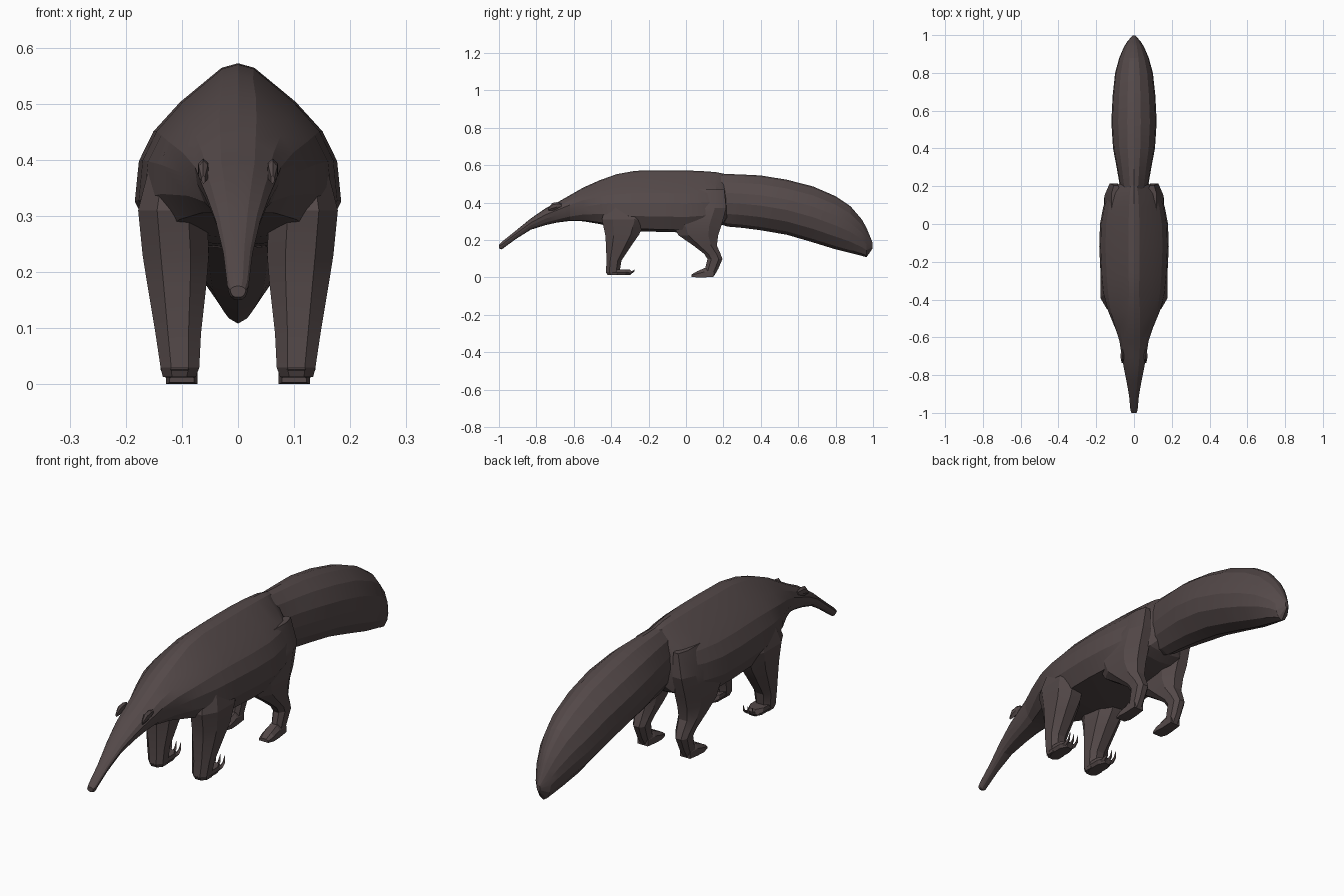
import bpy, bmesh, math

fur = bpy.data.materials.new("dark_brown_fur")
fur.diffuse_color = (0.088, 0.066, 0.066, 1)


def loft(name, rings, smooth=0):
    """Skin a list of equal-length closed rings and cap both ends."""
    bm = bmesh.new()
    loops = [[bm.verts.new(p) for p in r] for r in rings]
    n = len(loops[0])
    for a, b in zip(loops, loops[1:]):
        for i in range(n):
            j = (i + 1) % n
            bm.faces.new((a[i], a[j], b[j], b[i]))
    bm.faces.new(loops[0])
    bm.faces.new(loops[-1])
    bmesh.ops.recalc_face_normals(bm, faces=bm.faces)
    me = bpy.data.meshes.new(name)
    bm.to_mesh(me)
    bm.free()
    ob = bpy.data.objects.new(name, me)
    bpy.context.collection.objects.link(ob)
    me.materials.append(fur)
    if smooth:
        bpy.context.view_layer.objects.active = ob
        ob.select_set(True)
        bpy.ops.object.shade_smooth_by_angle(angle=math.radians(smooth))
        ob.select_set(False)
    return ob


def section(y, zb, zt, w, half):
    """Mirrored ring across y; half runs from top centre to bottom centre."""
    pts = half + [(-a, b) for a, b in reversed(half[1:-1])]
    return [(a * w, y, zb + b * (zt - zb)) for a, b in pts]


def oval(x0, x1, y0, y1, z, tilt=0.0):
    """Horizontal eight-sided ring with softened corners."""
    c = [(.45, 1), (1, .5), (1, -.5), (.45, -1), (-.45, -1), (-1, -.5), (-1, .5), (-.45, 1)]
    return [((x0 + x1) / 2 + a * (x1 - x0) / 2, (y0 + y1) / 2 + b * (y1 - y0) / 2,
             z + tilt * b) for a, b in c]


# cross-section shapes, top to bottom
HEAD = [(0, 1), (.45, .96), (.85, .8), (1, .62), (.9, .38), (.7, .15), (.4, .02), (0, 0)]
BODY = [(0, 1), (.16, .975), (.56, .79), (.82, .63), (.96, .47), (1, .25), (.8, .04), (0, 0)]
TAIL = [(0, 1), (.3, .97), (.7, .84), (.95, .64), (1, .45), (.85, .24), (.45, .06), (0, 0)]

# snout, head and trunk: y, bottom, top, half width, blend from head to body shape
trunk = [(-1, .155, .175, .014, 0), (-.985, .15, .19, .019, 0), (-.91, .205, .25, .026, 0),
         (-.83, .255, .315, .040, 0), (-.75, .28, .37, .056, 0), (-.69, .293, .40, .066, 0),
         (-.62, .302, .44, .080, .2), (-.55, .30, .48, .108, .5), (-.46, .285, .52, .145, .8),
         (-.37, .26, .552, .167, 1), (-.27, .247, .57, .177, 1), (-.12, .243, .572, .184, 1),
         (0, .24, .572, .180, 1), (.09, .25, .568, .163, 1), (.16, .265, .563, .138, 1),
         (.20, .285, .555, .100, 1), (.225, .32, .545, .06, 1)]
rings = []
for y, zb, zt, w, t in trunk:
    half = [(a + (c - a) * t, b + (d - b) * t) for (a, b), (c, d) in zip(HEAD, BODY)]
    rings.append(section(y, zb, zt, w, half))
loft("body_and_head", rings, 14)

# bushy tail
tail = [(.14, .30, .555, .06), (.22, .272, .553, .078), (.30, .265, .55, .092), (.40, .252, .545, .111),
        (.54, .228, .522, .12), (.68, .187, .486, .113), (.80, .15, .434, .10),
        (.88, .13, .38, .078), (.94, .115, .31, .052), (.965, .108, .265, .036), (.998, .155, .185, .008)]
loft("tail", [section(*s, TAIL) for s in tail], 12)

for side, s in (("left", 1), ("right", -1)):
    def leg(name, rows):
        loft(side + name, [oval(s * r[0], s * r[1], *r[2:]) for r in rows], 20)

    # front leg with shoulder
    leg("_front_leg", [(.07, .155, -.42, -.22, .40), (.055, .178, -.45, -.215, .31),
                       (.052, .170, -.432, -.25, .23), (.056, .162, -.428, -.285, .18),
                       (.066, .147, -.425, -.345, .09), (.069, .138, -.428, -.355, .03),
                       (.075, .134, -.42, -.35, .013)])
    # knuckle pad turned back under the front foot
    leg("_front_foot", [(.072, .136, -.425, -.30, .042), (.070, .138, -.428, -.285, .026),
                        (.078, .130, -.41, -.30, .012)])
    # curved claws sweeping back and up
    for i, x in enumerate((.083, .104, .125)):
        path = [(-.33, .028, .009), (-.295, .024, .009), (-.275, .036, .006), (-.268, .064, .001)]
        loft(f"{side}_claw_{i + 1}", [[(s * x + a * r, y + b * r * .3, z + b * r) for a, b in
             ((1, 0), (0, 1), (-1, 0), (0, -1))] for y, z, r in path])

    # hind leg: haunch, shin and heel
    leg("_hind_leg", [(.07, .120, .02, .205, .47), (.06, .155, -.03, .215, .37),
                      (.05, .160, -.07, .19, .28), (.052, .153, -.04, .172, .225),
                      (.058, .143, .04, .165, .17), (.066, .133, .098, .185, .125),
                      (.072, .128, .115, .195, .098), (.076, .124, .102, .172, .045),
                      (.076, .124, .095, .148, .004)])
    # hind foot pointing forward
    foot = [(.15, .004, .045, .024), (.10, 0, .05, .026), (.06, 0, .033, .028), (.03, .003, .016, .022)]
    loft(side + "_hind_foot", [[(s * .1 + a * w, y, zb + b * (zt - zb)) for a, b in
         ((-1, 0), (1, 0), (1, .6), (.55, 1), (-.55, 1), (-1, .6))] for y, zb, zt, w in foot])

    # small rounded ear lying against the head
    ear = [(-.735, .357, .372, .003), (-.715, .357, .398, .008),
           (-.69, .365, .402, .009), (-.665, .375, .395, .003)]
    loft(side + "_ear", [[(s * (.062 + a * w), y, zb + b * (zt - zb)) for a, b in
         ((-1, .2), (0, 0), (1, .3), (1, .75), (0, 1), (-1, .8))] for y, zb, zt, w in ear])
